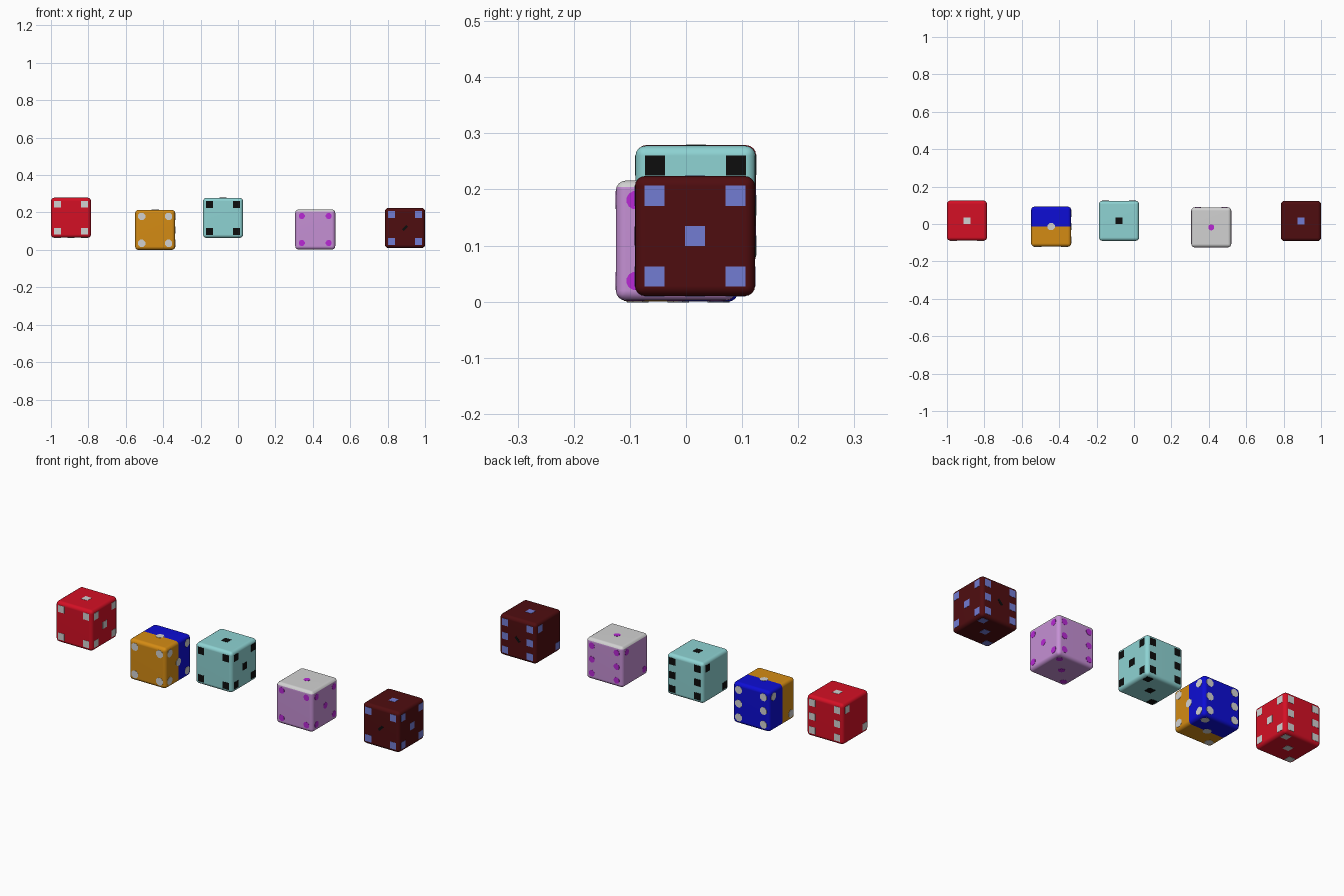
import bpy, bmesh, math
from mathutils import Matrix, Vector

if "Cube" in bpy.data.objects:
    bpy.data.objects.remove(bpy.data.objects["Cube"])

S = 0.214          # die edge length
H = S / 2
P = 0.072          # pip offset from the face centre


def material(name, rgb):
    m = bpy.data.materials.new(name)
    m.diffuse_color = (*rgb, 1)
    m.use_nodes = True
    m.node_tree.nodes["Principled BSDF"].inputs["Base Color"].default_value = m.diffuse_color
    return m


red = material("red", (0.66, 0.005, 0.018))
white = material("white", (0.64, 0.64, 0.64))
orange = material("orange", (0.66, 0.26, 0.007))
blue = material("blue", (0.004, 0.004, 0.66))
teal = material("teal", (0.27, 0.65, 0.65))
black = material("black", (0.004, 0.004, 0.004))
lilac = material("lilac", (0.56, 0.28, 0.66))
maroon = material("maroon", (0.078, 0.004, 0.005))
periwinkle = material("periwinkle", (0.17, 0.2, 0.65))
purple = material("purple", (0.48, 0.022, 0.66))

# Pips on each side: outward normal, then (u, v) spots; u = horizontal axis, v = z (or y)
FOUR = [(-P, -P), (P, -P), (-P, P), (P, P)]
SIDES = [
    ((0, 0, 1), (1, 0, 0), (0, 1, 0), [(0, 0)]),
    ((0, 0, -1), (1, 0, 0), (0, 1, 0), [(-P, -P), (0, 0), (P, P)]),
    ((0, -1, 0), (1, 0, 0), (0, 0, 1), FOUR),
    ((0, 1, 0), (1, 0, 0), (0, 0, 1), FOUR + [(-P, 0), (P, 0)]),
    ((1, 0, 0), (0, 1, 0), (0, 0, 1), FOUR + [(0, 0)]),
    ((-1, 0, 0), (0, 1, 0), (0, 0, 1), [(P, P), (-P, -P)]),
]


def make_object(name, bm, loc, mats):
    me = bpy.data.meshes.new(name)
    bm.to_mesh(me)
    bm.free()
    for m in mats:
        me.materials.append(m)
    ob = bpy.data.objects.new(name, me)
    ob.location = loc
    bpy.context.collection.objects.link(ob)
    return ob


def die_body(name, loc, mats, split=None):
    """Rounded cube; split = (axis, height) gives the second colour beyond it."""
    bm = bmesh.new()
    bmesh.ops.create_cube(bm, size=S)
    bmesh.ops.bevel(bm, geom=bm.edges[:], offset=0.018, segments=4,
                    profile=0.5, affect='EDGES')
    if split:
        axis, h = Vector(split[0]), split[1]
        bmesh.ops.bisect_plane(bm, geom=bm.verts[:] + bm.edges[:] + bm.faces[:],
                               plane_co=axis * h, plane_no=axis)
        for f in bm.faces:
            f.material_index = int(f.calc_center_median().dot(axis) > h)
    for f in bm.faces:
        f.smooth = True
    ob = make_object(name, bm, loc, mats)
    ob.modifiers.new("flat_sides", 'WEIGHTED_NORMAL')


def die_pips(name, loc, mat, sides, radius):
    """Thin plates lying on all six sides."""
    bm = bmesh.new()
    for n, u, v, spots in SIDES:
        n, u, v = Vector(n), Vector(u), Vector(v)
        turn = n.to_track_quat('Z', 'Y').to_matrix().to_4x4()
        spin = Matrix.Rotation(math.pi / sides, 4, 'Z')
        for a, b in spots:
            place = Matrix.Translation(n * (H - 0.0005) + u * a + v * b)
            bmesh.ops.create_cone(bm, cap_ends=True, segments=sides,
                                  radius1=radius, radius2=radius,
                                  depth=0.003, matrix=place @ turn @ spin)
    make_object(name, bm, loc, [mat])


SQ = 0.018 * math.sqrt(2)
DICE = [
    ("red_die", (-0.893, 0.018, 0.172), [red], None, white, 4, SQ),
    ("two_tone_die", (-0.443, -0.014, 0.107), [orange, blue], ((0, 1, 0), 0), white, 8, 0.021),
    ("teal_die", (-0.08, 0.017, 0.171), [teal], None, black, 4, SQ),
    ("lilac_die", (0.413, -0.018, 0.109), [lilac, white], ((0, 0, 1), H - 0.012), purple, 12, 0.0165),
    ("maroon_die", (0.893, 0.016, 0.117), [maroon], None, periwinkle, 4, SQ),
]
for name, loc, mats, split, pip_mat, sides, radius in DICE:
    die_body(name, loc, mats, split)
    die_pips(name + "_pips", loc, pip_mat, sides, radius)

# Small dark slanted marks on the front and back of the maroon die
bm = bmesh.new()
for s in (-1, 1):
    bmesh.ops.create_cube(bm, size=1, matrix=Matrix.Translation((0, s * H, 0))
                          @ Matrix.Rotation(-math.pi / 4, 4, 'Y')
                          @ Matrix.Diagonal((0.034, 0.002, 0.013, 1)))
make_object("maroon_die_marks", bm, DICE[4][1], [black])
